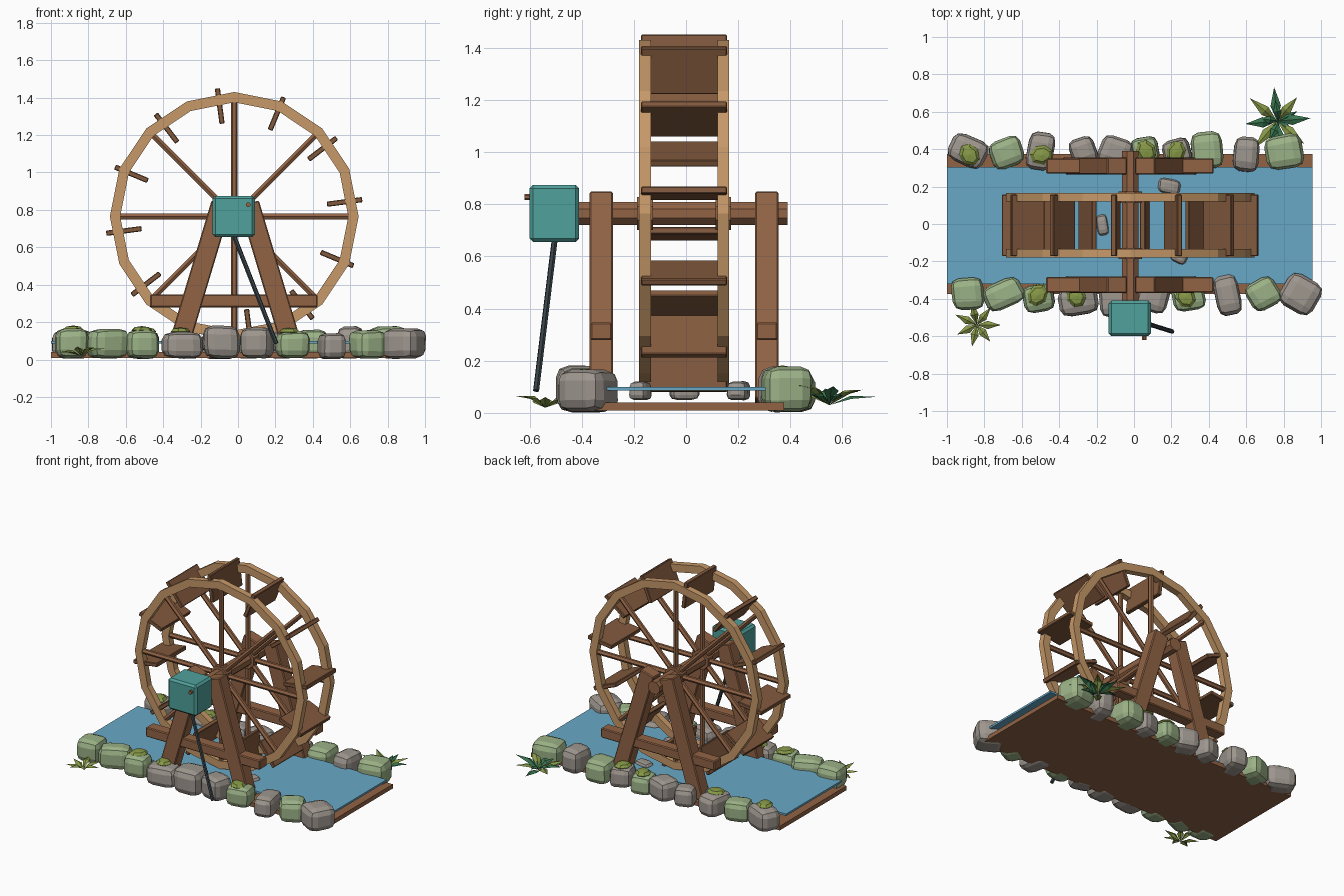
import bpy, bmesh, math, random
from mathutils import Vector, Matrix

if "Cube" in bpy.data.objects:
    bpy.data.objects.remove(bpy.data.objects["Cube"])

random.seed(4)

def mat(name, r, g, b):
    m = bpy.data.materials.new(name)
    lin = [c / 12.92 if c <= 0.04045 else ((c + 0.055) / 1.055) ** 2.4 for c in (r, g, b)]
    m.diffuse_color = (*lin, 1)
    m.use_nodes = True
    m.node_tree.nodes["Principled BSDF"].inputs["Base Color"].default_value = m.diffuse_color
    return m

TAN = mat("light_wood", .78, .60, .41)
WOOD = mat("brown_wood", .57, .39, .27)
DARK = mat("paddle_wood", .51, .35, .24)
TEAL = mat("teal_paint", .31, .63, .61)
GREY = mat("grey_stone", .62, .59, .56)
SAGE = mat("mossy_stone", .61, .70, .53)
OLIVE = mat("olive_moss", .53, .60, .28)
GREEN = mat("dark_leaf", .22, .46, .31)
SLATE = mat("dark_metal", .22, .26, .28)
BLUE = mat("water_blue", .41, .66, .78)

def finish(bm, name, *mats):
    bmesh.ops.recalc_face_normals(bm, faces=bm.faces)
    me = bpy.data.meshes.new(name)
    bm.to_mesh(me)
    bm.free()
    ob = bpy.data.objects.new(name, me)
    for m in mats:
        me.materials.append(m)
    bpy.context.collection.objects.link(ob)
    return ob

def box(name, centre, size, m, rot=Matrix(), bevel=0.006):
    bm = bmesh.new()
    bmesh.ops.create_cube(bm, size=1)
    bmesh.ops.scale(bm, vec=size, verts=bm.verts)
    if bevel:
        bmesh.ops.bevel(bm, geom=bm.edges[:], offset=bevel, segments=1, affect='EDGES')
    bm.transform(Matrix.Translation(centre) @ rot)
    return finish(bm, name, m)

def rod(name, a, b, r, m, sides=6):
    a, b = Vector(a), Vector(b)
    d = b - a
    bm = bmesh.new()
    bmesh.ops.create_cone(bm, cap_ends=True, segments=sides, radius1=r, radius2=r, depth=d.length)
    bm.transform(Matrix.Translation((a + b) / 2) @ d.to_track_quat('Z', 'Y').to_matrix().to_4x4()
                 @ Matrix.Rotation(math.pi / sides, 4, 'Z'))
    return finish(bm, name, m)

def rim(name, y0, y1, ro, ri, n=16):
    bm = bmesh.new()
    rings = []
    for i in range(n):
        a = 2 * math.pi * i / n
        rings.append([bm.verts.new((CX + r * math.sin(a), y, CZ + r * math.cos(a)))
                      for r, y in ((ro, y0), (ro, y1), (ri, y1), (ri, y0))])
    for i in range(n):
        p, q = rings[i], rings[(i + 1) % n]
        for k in range(4):
            j = (k + 1) % 4
            bm.faces.new((p[k], p[j], q[j], q[k]))
    return finish(bm, name, TAN)

def rock(name, x, y, sx, sy, z0, z1, m, turn=0):
    bm = bmesh.new()
    bmesh.ops.create_cube(bm, size=1)
    for v in bm.verts:
        v.co *= random.uniform(.93, 1.05)
    bmesh.ops.bevel(bm, geom=bm.edges[:], offset=.27, segments=2, profile=.5, affect='EDGES')
    bmesh.ops.scale(bm, vec=(sx, sy, z1 - z0), verts=bm.verts)
    bm.transform(Matrix.Translation((x, y, (z0 + z1) / 2)) @ Matrix.Rotation(math.radians(turn), 4, 'Z'))
    for v in bm.verts:
        v.co.z = max(v.co.z, 0)
    return finish(bm, name, m)

def moss(name, x, y, z):
    bm = bmesh.new()
    bmesh.ops.create_uvsphere(bm, u_segments=7, v_segments=4, radius=1)
    bmesh.ops.scale(bm, vec=(.063, .053, .022), verts=bm.verts)
    bm.transform(Matrix.Translation((x, y, z)) @ Matrix.Rotation(random.uniform(0, 6), 4, 'Z'))
    return finish(bm, name, OLIVE)

def plant(name, x, y, z, n, length, rise, width, start, mats):
    bm = bmesh.new()
    for i in range(n):
        a = math.radians(start) + 2 * math.pi * i / n
        d, s = Vector((math.cos(a), math.sin(a), 0)), Vector((-math.sin(a), math.cos(a), 0))
        up = rise * random.uniform(.35, 1)
        o = Vector((x, y, z))
        L = length * random.uniform(.92, 1.08)
        mid = o + d * L * .45 + Vector((0, 0, up * .75))
        base, tip, ridge, l, r = [bm.verts.new(p) for p in (
            o, o + d * L + Vector((0, 0, up)), mid + Vector((0, 0, .012)),
            mid + s * width, mid - s * width)]
        for f in ((base, ridge, l), (base, r, ridge), (l, ridge, tip), (ridge, r, tip)):
            bm.faces.new(f).material_index = i % len(mats)
    return finish(bm, name, *mats)

# Wheel: rims, hubs, spokes, paddles
CX, CZ, CY = -.02, .765, -.0075
for side, y0, y1 in (("front", -.18, -.135), ("back", .12, .165)):
    rim(side + "_rim", y0, y1, .665, .61)
    ym = (y0 + y1) / 2
    rod(side + "_hub", (CX, ym - .03, CZ), (CX, ym + .03, CZ), .068, WOOD, 8)
    for i in range(8):
        a = math.pi * i / 4
        rod(f"{side}_spoke_{i}", (CX, ym, CZ),
            (CX + .625 * math.cos(a), ym, CZ + .625 * math.sin(a)), .018, WOOD)
for i in range(12):
    a = math.radians(7.5 + 30 * i)
    box(f"paddle_{i}", (CX + .595 * math.cos(a), CY, CZ + .595 * math.sin(a)),
        (.19, .329, .028), DARK, Matrix.Rotation(-a, 4, 'Y'), .004)
rod("axle", (CX, -.43, CZ), (CX, .39, CZ), .047, WOOD, 8)

# A-frame supports
tilt = math.atan(.30)
for side, y in (("front", -.325), ("back", .31)):
    for s in (-1, 1):
        box(f"{side}_leg_{'left' if s < 0 else 'right'}", (-.015 + s * .193, y, .437),
            (.11, .09, .83), WOOD, Matrix.Rotation(-s * tilt, 4, 'Y'))
    box(side + "_crossbar", (-.022, y, .313), (.895, .082, .068), WOOD)

# Gear box with knob and prop rod
box("gear_box", (-.0225, -.505, .765), (.225, .19, .22), TEAL, bevel=.014)
rod("box_knob", (.055, -.62, .828), (.055, -.595, .828), .013, WOOD, 8)
rod("prop_rod", (-.025, -.503, .67), (.205, -.575, .085), .012, SLATE)

# Channel bed and water
box("channel_bed", (-.0225, 0, .024), (1.955, .75, .03), WOOD, bevel=0)
box("water", (-.0225, -.0075, .092), (1.955, .625, .014), BLUE, bevel=0)

# Bank stones: x, y, width, depth, top, mossy?, turn
stones = [
    (-.89, .39, .21, .16, .16, 0, -25), (-.68, .38, .18, .16, .15, 1, 20),
    (-.50, .39, .14, .20, .15, 0, -10), (-.27, .39, .14, .15, .14, 0, 20),
    (-.10, .39, .17, .15, .15, 0, -20), (.06, .39, .15, .15, .14, 1, 10),
    (.23, .38, .15, .15, .15, 0, 15), (.39, .395, .17, .20, .16, 1, 5),
    (.60, .375, .14, .19, .18, 0, -5), (.80, .385, .20, .18, .175, 1, 10),
    (-.89, -.375, .17, .17, .165, 1, 5), (-.70, -.375, .22, .15, .165, 1, 25),
    (-.51, -.40, .17, .15, .16, 1, 10), (-.30, -.41, .22, .16, .15, 0, 10),
    (-.09, -.40, .19, .19, .18, 0, 5), (.10, -.39, .17, .16, .17, 0, -15),
    (.29, -.385, .18, .16, .15, 1, 10), (.50, -.38, .13, .21, .14, 0, 12),
    (.69, -.375, .17, .16, .155, 1, 30), (.89, -.375, .20, .19, .165, 0, -30)]
for i, (x, y, sx, sy, top, green, turn) in enumerate(stones):
    rock(f"bank_stone_{i}", x, y, sx, sy, .005, top, SAGE if green else GREY, turn)

# Stones breaking the water
for i, (x, y, sx, sy, t) in enumerate([(.19, .20, .12, .08, -10), (-.17, -.005, .06, .11, 10),
                                       (.24, -.175, .09, .07, -25)]):
    rock(f"stream_stone_{i}", x, y, sx, sy, .05, .122, GREY, t)

# Moss patches
for i, (x, y, z) in enumerate([(-.88, .37, .16), (-.495, .37, .15), (.065, .39, .142), (.225, .385, .15),
                               (-.515, -.38, .157), (-.31, -.385, .15), (.275, -.39, .148)]):
    moss(f"moss_patch_{i}", x, y, z)

# Spiky plants
plant("back_plant", .765, .55, .03, 8, .18, .085, .028, 5, (GREEN, OLIVE))
plant("back_plant_inner", .775, .55, .04, 5, .11, .07, .022, 28, (GREEN,))
plant("front_plant", -.84, -.54, .02, 7, .12, .05, .022, 0, (OLIVE,))
